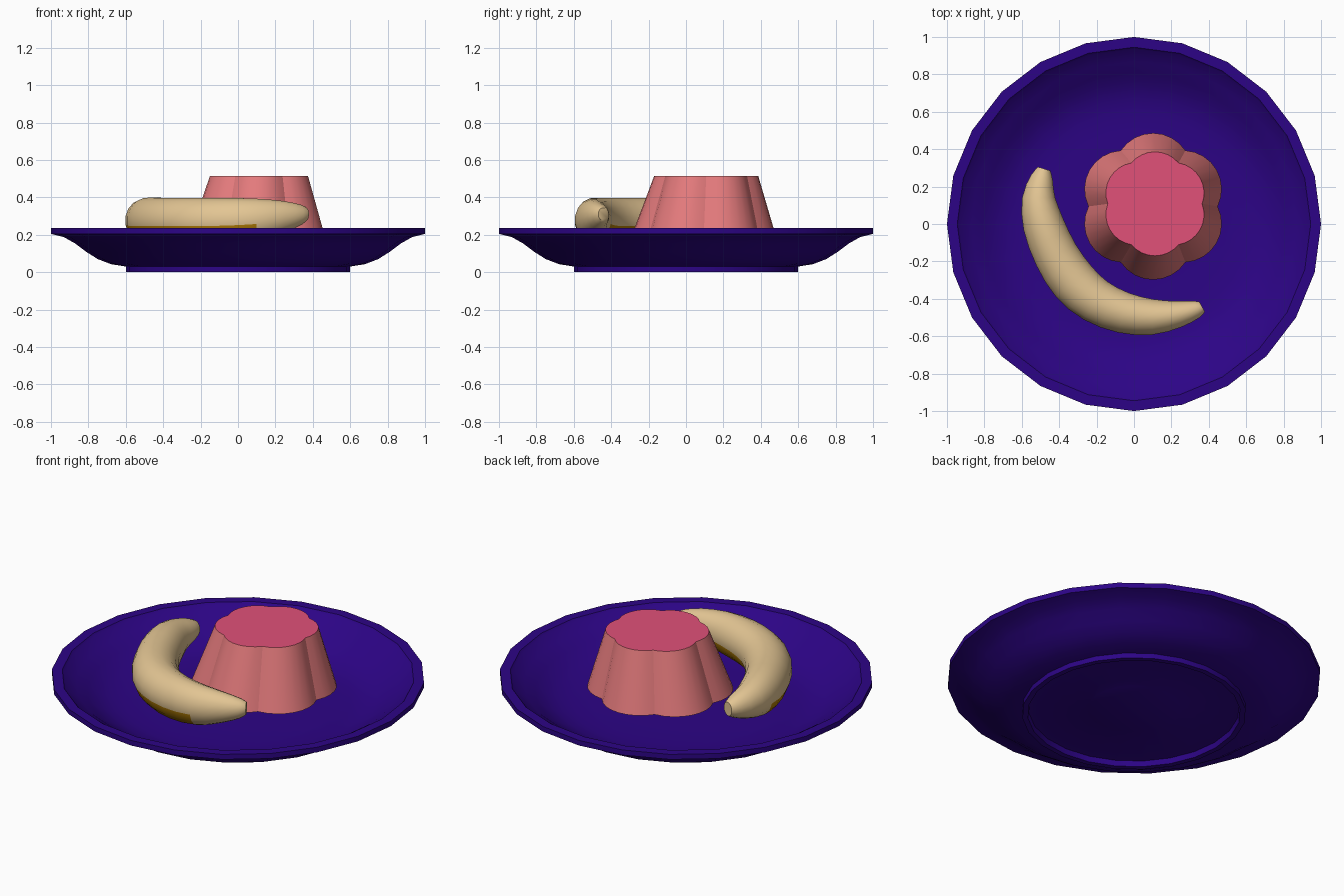
import bpy, bmesh, math
from mathutils import Vector

if "Cube" in bpy.data.objects:
    bpy.data.objects.remove(bpy.data.objects["Cube"])


def material(name, rgb):
    m = bpy.data.materials.new(name)
    m.diffuse_color = (*[(c / 255) ** 2.2 for c in rgb], 1)
    m.use_nodes = True
    m.node_tree.nodes["Principled BSDF"].inputs["Base Color"].default_value = m.diffuse_color
    return m


PURPLE = material("plate purple", (48, 12, 133))
SALMON = material("pudding salmon", (228, 122, 124))
PINK = material("pudding top pink", (224, 82, 120))
TAN = material("banana tan", (226, 196, 146))
GOLD = material("banana gold", (176, 124, 14))


def loft(name, rings, mats, rule=None, angle=40):
    """Skin closed rings of equal length, capping both ends."""
    bm = bmesh.new()
    rows = [[bm.verts.new(p) for p in r] for r in rings]
    n = len(rows[0])
    for k, (a, b) in enumerate(zip(rows, rows[1:])):
        for i in range(n):
            j = (i + 1) % n
            f = bm.faces.new((a[i], a[j], b[j], b[i]))
            f.material_index = rule(k, i) if rule else 0
    bm.faces.new(rows[0][::-1])
    cap = bm.faces.new(rows[-1])
    cap.material_index = rule(len(rows) - 1, -1) if rule else 0
    bmesh.ops.recalc_face_normals(bm, faces=bm.faces)
    me = bpy.data.meshes.new(name)
    bm.to_mesh(me)
    bm.free()
    for m in mats:
        me.materials.append(m)
    ob = bpy.data.objects.new(name, me)
    bpy.context.collection.objects.link(ob)
    bpy.ops.object.select_all(action='DESELECT')
    bpy.context.view_layer.objects.active = ob
    ob.select_set(True)
    bpy.ops.object.shade_smooth_by_angle(angle=math.radians(angle))
    return ob


# Plate: thin 24-sided turned profile, from under the middle, round the rim, to the inside floor
profile = [(.25, .028), (.26, .032), (.565, .032), (.57, 0), (.6, 0), (.6, .03), (.68, .043),
           (.75, .07), (.81, .108), (.87, .153), (.93, .187), (1, .205), (1, .235), (.945, .235),
           (.935, .222), (.87, .186), (.81, .143), (.75, .107), (.68, .08), (.6, .068),
           (.5, .064), (.2, .064)]
loft("plate", [[(r * math.cos(i * math.pi / 12), r * math.sin(i * math.pi / 12), z)
                for i in range(24)] for r, z in profile], [PURPLE], angle=28)


# Pudding: tapered six-lobed block with a pink top; lobes are shallower at the top
def lobed_ring(cx, cy, z, r0, rl, steps=8):
    rho = r0 * math.cos(math.pi / 6) + math.sqrt(rl ** 2 - r0 ** 2 / 4)
    half = math.atan2(rho / 2, rho * math.cos(math.pi / 6) - r0)
    pts = []
    for k in range(6):
        a = math.pi / 6 + k * math.pi / 3
        for s in range(steps):
            t = a - half + 2 * half * s / steps
            pts.append((cx + r0 * math.cos(a) + rl * math.cos(t),
                        cy + r0 * math.sin(a) + rl * math.sin(t), z))
    return pts


loft("pudding", [lobed_ring(.102, .094, .175, .185, .207), lobed_ring(.112, .108, .515, .115, .163)],
     [SALMON, PINK], lambda k, i: 1 if i < 0 else 0, angle=30)

# Banana: x, y, z, half width, half height along the curved spine
spine = [(-.48, .295, .28, .035, .04), (-.492, .25, .28, .06, .065), (-.51, .14, .278, .09, .1),
         (-.485, 0, .273, .112, .126), (-.417, -.165, .271, .122, .129), (-.322, -.308, .271, .128, .129),
         (-.205, -.41, .271, .122, .129), (-.055, -.475, .273, .112, .126), (.1, -.497, .28, .097, .115),
         (.24, -.482, .296, .072, .086), (.335, -.456, .306, .048, .055), (.365, -.443, .31, .03, .034)]
SIDES = 16


def smooth_points(pts):
    """Catmull-Rom: one extra point between each pair."""
    out = []
    for i in range(len(pts) - 1):
        p = [pts[max(0, min(len(pts) - 1, i + d))] for d in (-1, 0, 1, 2)]
        out.append(p[1])
        out.append(tuple((9 * (b + c) - a - d) / 16 for a, b, c, d in zip(*p)))
    return out + [pts[-1]]


path = smooth_points(spine)
rings = []
for i, (x, y, z, w, h) in enumerate(path):
    a, b = path[max(i - 1, 0)], path[min(i + 1, len(path) - 1)]
    side = Vector((b[1] - a[1], a[0] - b[0], 0)).normalized()
    rings.append([Vector((x, y, z)) + side * w * math.cos(t) + Vector((0, 0, h * math.sin(t)))
                  for t in [(j + .5) * 2 * math.pi / SIDES for j in range(SIDES)]])
# underside strips of the thick middle are gold
loft("banana", rings, [TAN, GOLD],
     lambda k, i: 1 if SIDES / 2 <= i < SIDES - 1 and 5 <= k <= 15 else 0, angle=50)
